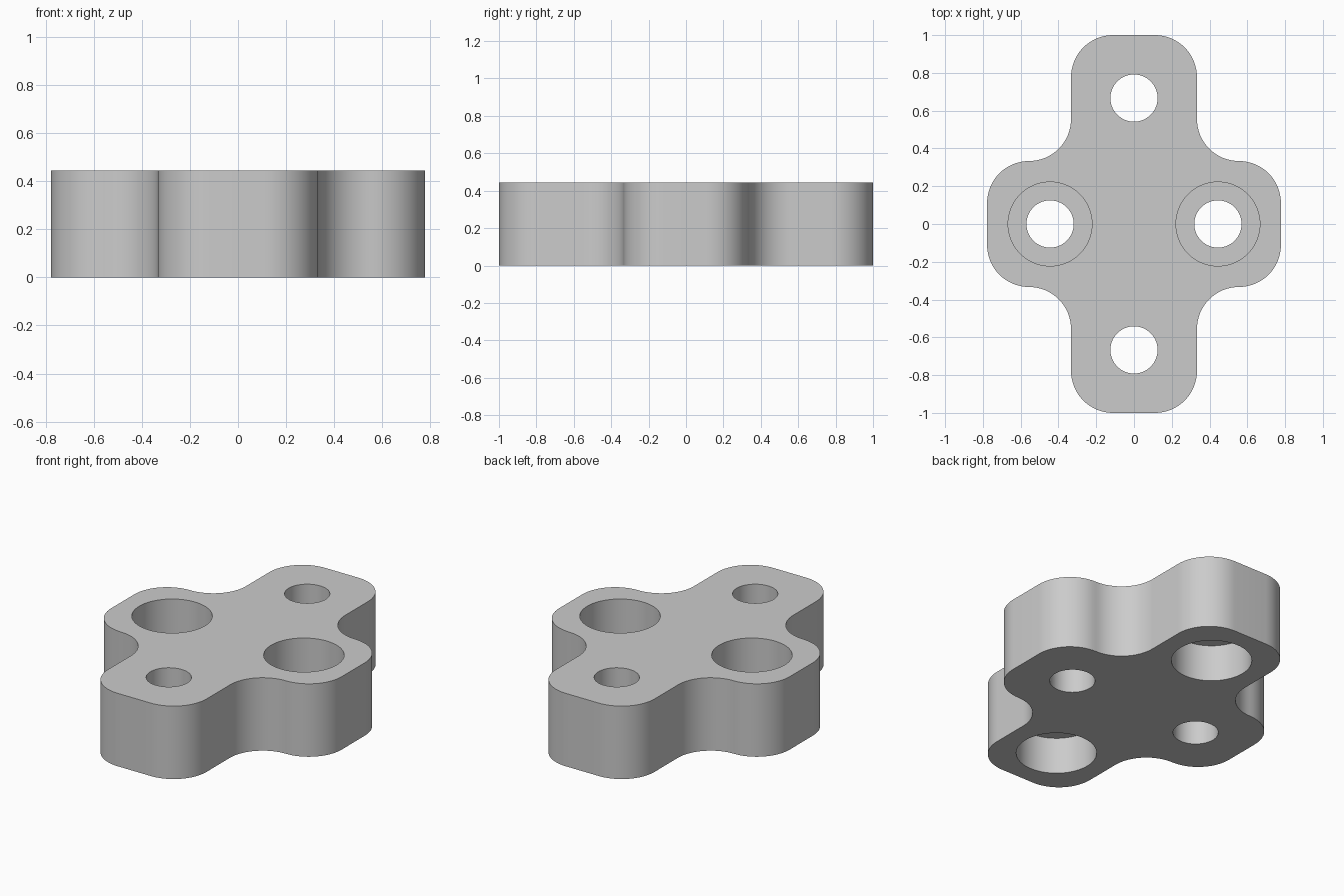
import bpy, bmesh
from math import sin, cos, pi, radians

if "Cube" in bpy.data.objects:
    bpy.data.objects.remove(bpy.data.objects["Cube"])

U = 1 / 9               # design module
HEIGHT = 4 * U
ROUND = 2 * U           # radius of every outline corner and fillet
HOLE, BORE = 0.125, 2 * U
STEPS = 16              # segments per quarter arc

grey = bpy.data.materials.new("plain_grey")
grey.use_nodes = True
grey.diffuse_color = (0.6, 0.6, 0.6, 1)
grey.node_tree.nodes["Principled BSDF"].inputs["Base Color"].default_value = grey.diffuse_color


def make_object(name, bm):
    bmesh.ops.recalc_face_normals(bm, faces=bm.faces[:])
    mesh = bpy.data.meshes.new(name)
    bm.to_mesh(mesh)
    bm.free()
    mesh.materials.append(grey)
    obj = bpy.data.objects.new(name, mesh)
    bpy.context.collection.objects.link(obj)
    return obj


def arc(cx, cy, start, sweep):
    angles = [radians(start + sweep * i / STEPS) for i in range(STEPS + 1)]
    return [(cx + ROUND * cos(a), cy + ROUND * sin(a)) for a in angles]


# Cross-shaped outline: one quadrant, mirrored round to the other three
quadrant = (arc(5 * U, U, 0, 90)            # side arm corner
            + arc(5 * U, 5 * U, 270, -90)   # inner fillet
            + arc(U, 7 * U, 0, 90))         # long arm corner
outline = []
for sx, sy in ((1, 1), (-1, 1), (-1, -1), (1, -1)):
    points = [(x * sx, y * sy) for x, y in quadrant]
    outline += points if sx * sy > 0 else points[::-1]

# Solid block
bm = bmesh.new()
base = bm.faces.new([bm.verts.new((x, y, 0)) for x, y in outline])
top = bmesh.ops.extrude_face_region(bm, geom=[base])
bmesh.ops.translate(bm, vec=(0, 0, HEIGHT),
                    verts=[v for v in top["geom"] if isinstance(v, bmesh.types.BMVert)])
block = make_object("connector_block", bm)


# Stepped holes: side arms counterbored from above, long arms from below
def stepped_hole(bm, cx, cy, from_above):
    n = STEPS * 4
    mid = HEIGHT / 2
    rings = []
    for r, dz in ((HOLE, -0.4), (HOLE, 0), (BORE, 0), (BORE, 0.4)):
        z = mid + (dz if from_above else -dz)
        rings.append([bm.verts.new((cx + r * cos(2 * pi * i / n),
                                    cy + r * sin(2 * pi * i / n), z)) for i in range(n)])
    for a, b in zip(rings, rings[1:]):
        for i in range(n):
            j = (i + 1) % n
            bm.faces.new((a[i], a[j], b[j], b[i]))
    bm.faces.new(rings[0])
    bm.faces.new(rings[-1])


bm = bmesh.new()
for side in (-1, 1):
    stepped_hole(bm, side * 4 * U, 0, True)
    stepped_hole(bm, 0, side * 6 * U, False)
cutter = make_object("hole_cutter", bm)
cutter.hide_render = True

# Cut the holes, then drop the cutter
cut = block.modifiers.new("holes", "BOOLEAN")
cut.operation = "DIFFERENCE"
cut.solver = "EXACT"
cut.object = cutter
bpy.ops.object.select_all(action="DESELECT")
block.select_set(True)
bpy.context.view_layer.objects.active = block
bpy.ops.object.modifier_apply(modifier=cut.name)
bpy.data.objects.remove(cutter)
bpy.ops.object.shade_smooth_by_angle(angle=radians(30))
